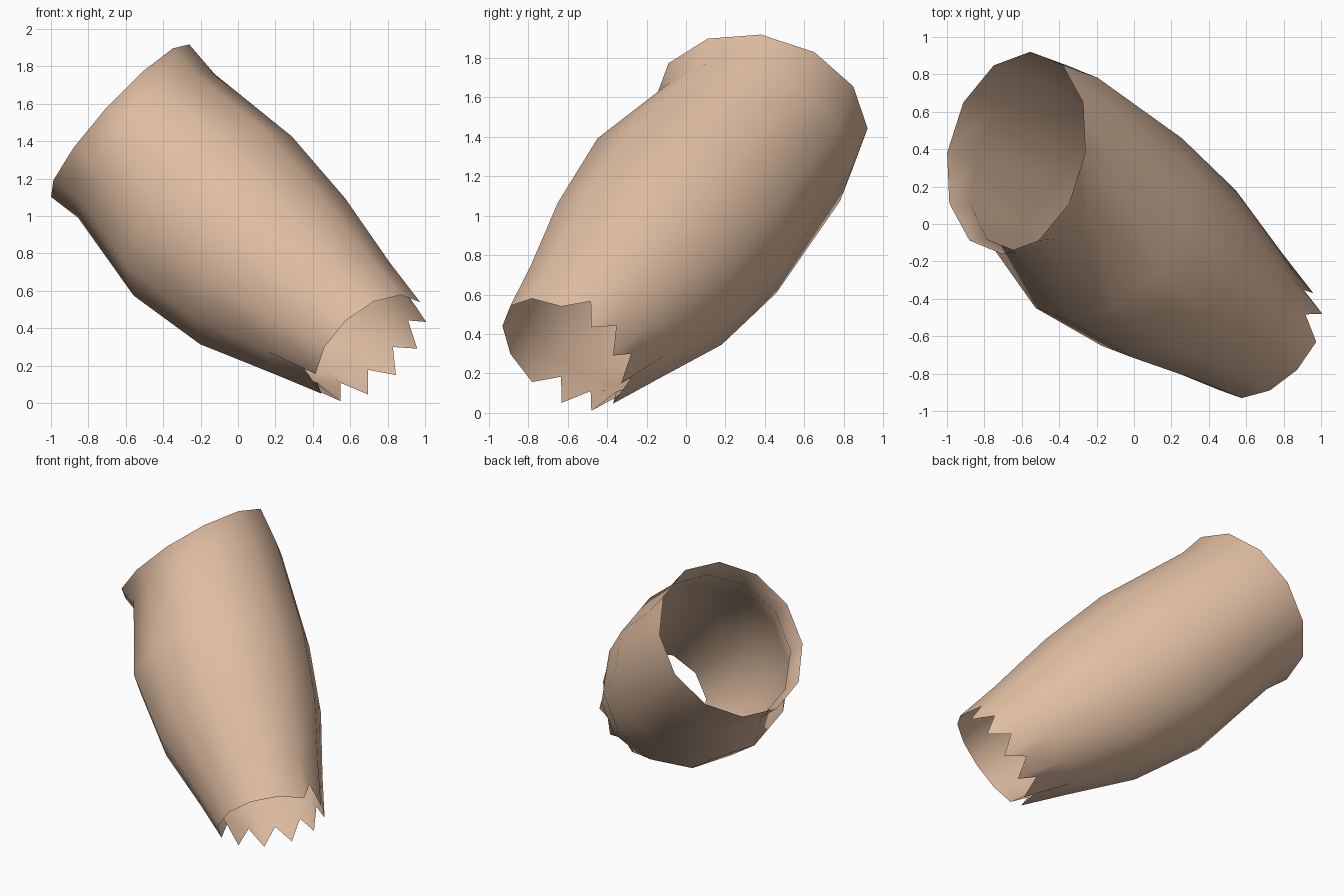
import bpy, bmesh, math
from mathutils import Vector

if "Cube" in bpy.data.objects:
    bpy.data.objects.remove(bpy.data.objects["Cube"])

SIDES = 12
# rings along the sleeve: centre, direction of the axis, radius
RINGS = [
    ((-.63, .38, 1.51), (.725, -.183, -.657), .55),
    ((-.49, .35, 1.375), (.68, -.34, -.645), .53),
    ((-.135, .005, 1.0), (.62, -.49, -.615), .60),
    ((.185, -.235, .705), (.62, -.49, -.615), .55),
    ((.50, -.47, .455), (.59, -.52, -.615), .43),
    ((.71, -.63, .295), (.566, -.55, -.613), .36),
]


def ring_point(ring, k):
    c, n, r = ring
    n = Vector(n).normalized()
    u = Vector((-n.z, 0, n.x)).normalized()
    v = n.cross(u)
    a = 2 * math.pi * k / SIDES
    return Vector(c) + r * (math.cos(a) * u + math.sin(a) * v)


bm = bmesh.new()
rows = [[bm.verts.new(ring_point(ring, k)) for k in range(SIDES)] for ring in RINGS]

# torn lower edge: notches pulled back between the teeth on the rear part
axis = Vector(RINGS[-1][1]).normalized()
for i in range(len(rows) - 1):
    for k in range(SIDES):
        j = (k + 1) % SIDES
        a, b, c, d = rows[i][k], rows[i][j], rows[i + 1][j], rows[i + 1][k]
        if i == len(rows) - 2 and k >= 5:
            notch = bm.verts.new((c.co + d.co) / 2 - axis * .13)
            bm.faces.new((a, notch, d))
            bm.faces.new((a, b, notch))
            bm.faces.new((b, c, notch))
        else:
            bm.faces.new((a, b, c, d))
bmesh.ops.recalc_face_normals(bm, faces=bm.faces)

# outward normals on the open tube
mid = Vector(RINGS[2][0])
f = min(bm.faces, key=lambda f: (f.calc_center_median() - mid).length)
if f.normal.dot(f.calc_center_median() - mid) < 0:
    bmesh.ops.reverse_faces(bm, faces=bm.faces)
for f in bm.faces:
    f.smooth = True

mesh = bpy.data.meshes.new("torn_sleeve")
bm.to_mesh(mesh)
bm.free()
obj = bpy.data.objects.new("torn_sleeve", mesh)
bpy.context.collection.objects.link(obj)

# tan cloth
mat = bpy.data.materials.new("tan")
mat.diffuse_color = (.74, .51, .36, 1)
mat.use_nodes = True
mat.node_tree.nodes["Principled BSDF"].inputs["Base Color"].default_value = mat.diffuse_color
mesh.materials.append(mat)
